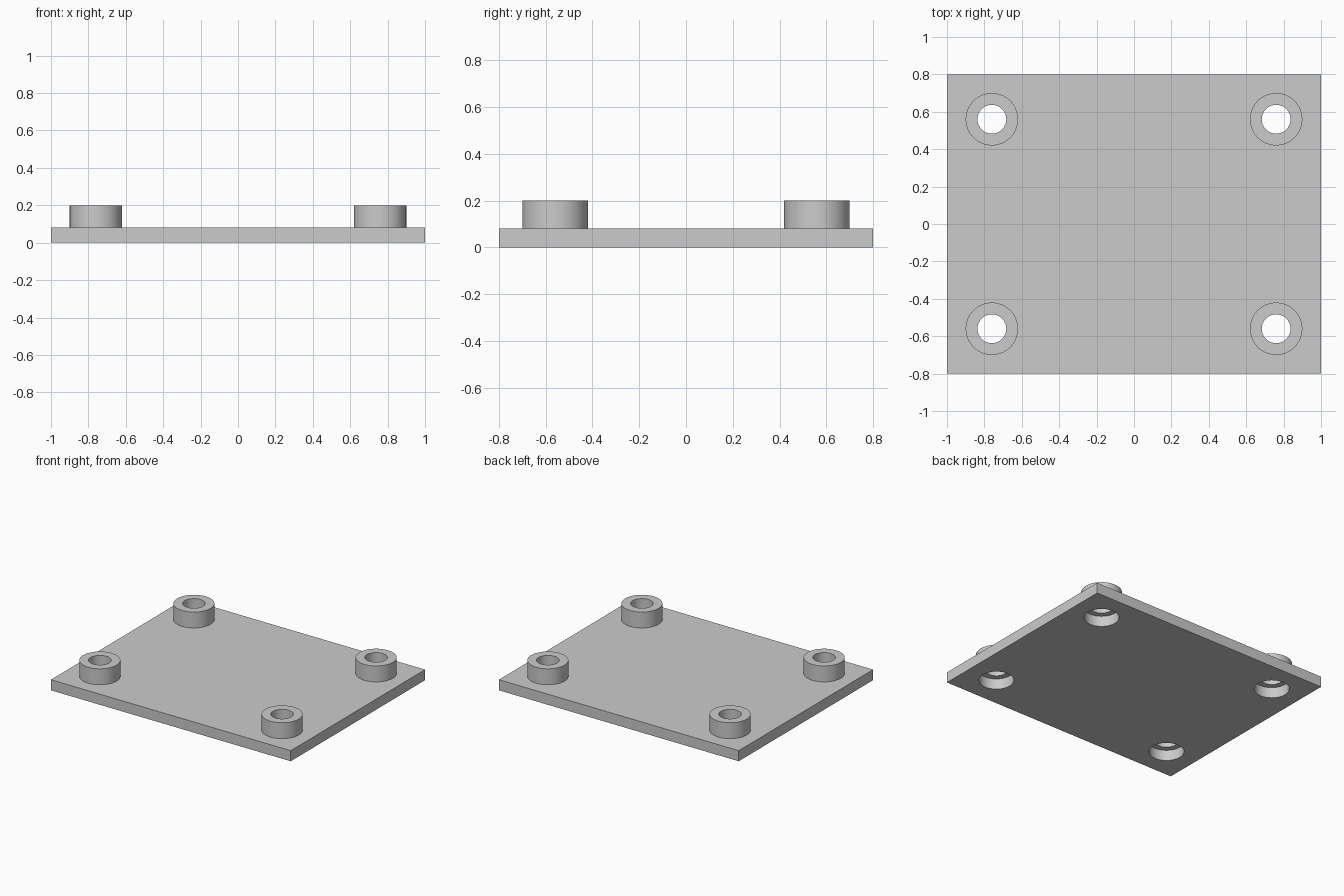
import bpy
import bmesh
from math import radians, tau, cos, sin

cube = bpy.data.objects.get("Cube")
if cube:
    bpy.data.objects.remove(cube, do_unlink=True)

PLATE_SIZE = (2.0, 1.6, 0.08)
BOSS_TOP = 0.2
BOSS_RADIUS = 0.14
BORE_RADIUS = 0.077
RECESS_RADIUS = 0.12
SEGMENTS = 64
CORNERS = {
    "front_right": (-0.76, -0.56),
    "front_left": (0.76, -0.56),
    "back_right": (-0.76, 0.56),
    "back_left": (0.76, 0.56),
}

grey = bpy.data.materials.new("plain_grey")
grey.use_nodes = True
colour = (0.6, 0.6, 0.6, 1.0)
grey.diffuse_color = colour
grey.node_tree.nodes["Principled BSDF"].inputs["Base Color"].default_value = colour


def smooth(obj):
    bpy.ops.object.select_all(action="DESELECT")
    obj.select_set(True)
    bpy.context.view_layer.objects.active = obj
    bpy.ops.object.shade_smooth_by_angle(angle=radians(30))


def lathe(name, profile, location):
    """Revolve a closed (radius, height) profile about the z axis."""
    bm = bmesh.new()
    rings = []
    for i in range(SEGMENTS):
        a = tau * i / SEGMENTS
        rings.append([bm.verts.new((r * cos(a), r * sin(a), z)) for r, z in profile])
    n = len(profile)
    for i, ring in enumerate(rings):
        following = rings[(i + 1) % SEGMENTS]
        for j in range(n):
            k = (j + 1) % n
            bm.faces.new((ring[j], following[j], following[k], ring[k]))
    bmesh.ops.recalc_face_normals(bm, faces=bm.faces)
    mesh = bpy.data.meshes.new(name)
    bm.to_mesh(mesh)
    bm.free()
    mesh.materials.append(grey)
    obj = bpy.data.objects.new(name, mesh)
    obj.location = location
    bpy.context.collection.objects.link(obj)
    smooth(obj)
    return obj


# Flat base plate
width, depth, thickness = PLATE_SIZE
bpy.ops.mesh.primitive_cube_add(size=1, location=(0, 0, thickness / 2))
plate = bpy.context.object
plate.name = "base_plate"
plate.scale = PLATE_SIZE
bpy.ops.object.transform_apply(location=True, scale=True)
plate.data.materials.append(grey)

# Wide screw-head recesses cut through the plate
for x, y in CORNERS.values():
    bpy.ops.mesh.primitive_cylinder_add(
        vertices=SEGMENTS, radius=RECESS_RADIUS, depth=thickness * 3,
        location=(x, y, thickness / 2))
    cutter = bpy.context.object
    cutter.name = "recess_cutter"
    cutter.hide_render = True
    cutter.data.materials.append(grey)
    cut = plate.modifiers.new("recess", "BOOLEAN")
    cut.operation = "DIFFERENCE"
    cut.solver = "EXACT"
    cut.object = cutter
    bpy.context.view_layer.objects.active = plate
    bpy.ops.object.modifier_apply(modifier=cut.name)
    bpy.data.objects.remove(cutter, do_unlink=True)
smooth(plate)

# Round bosses with narrower bores, leaving a ledge above each recess
boss_profile = [
    (BORE_RADIUS, thickness), (BOSS_RADIUS, thickness),
    (BOSS_RADIUS, BOSS_TOP), (BORE_RADIUS, BOSS_TOP),
]
for corner, (x, y) in CORNERS.items():
    lathe(corner + "_boss", boss_profile, (x, y, 0))
